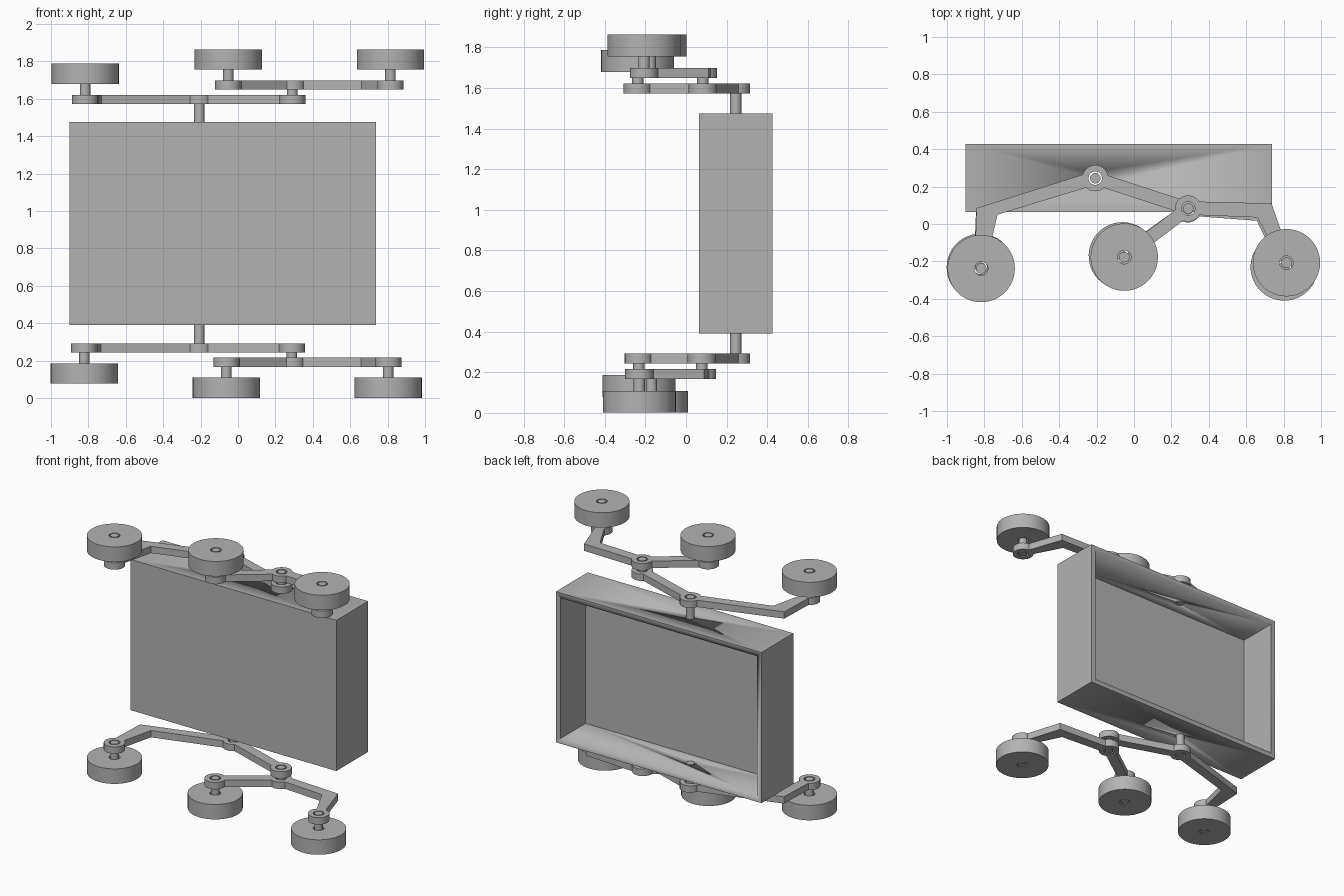
import bpy, bmesh, math
from mathutils import Matrix, Vector

cube = bpy.data.objects.get("Cube")
if cube:
    bpy.data.objects.remove(cube, do_unlink=True)

grey = bpy.data.materials.new("plain_grey")
grey.use_nodes = True
grey.diffuse_color = (0.45, 0.45, 0.45, 1)
grey.node_tree.nodes["Principled BSDF"].inputs["Base Color"].default_value = (0.45, 0.45, 0.45, 1)

MID = 0.9325                        # mirror height of the two suspension sides
PIN, HOLE, HUB, WHEEL = 0.028, 0.036, 0.07, 0.18
BAR = 0.035                         # half width of an arm bar
SEGS = 48


def finish(name, bm, matrix=Matrix()):
    bmesh.ops.recalc_face_normals(bm, faces=bm.faces)
    mesh = bpy.data.meshes.new(name)
    bm.to_mesh(mesh)
    bm.free()
    mesh.transform(matrix)
    mesh.materials.append(grey)
    obj = bpy.data.objects.new(name, mesh)
    bpy.context.collection.objects.link(obj)
    bpy.ops.object.select_all(action='DESELECT')
    obj.select_set(True)
    bpy.context.view_layer.objects.active = obj
    bpy.ops.object.shade_smooth_by_angle(angle=math.radians(30))
    return obj


def circle(bm, c, r, z):
    return [bm.verts.new((c[0] + r * math.cos(t), c[1] + r * math.sin(t), z))
            for t in (2 * math.pi * i / SEGS for i in range(SEGS))]


def add_tube(bm, c, outer, inner, z0, z1):
    rings = [circle(bm, c, r, z) for r, z in
             ((outer, z0), (outer, z1), (inner, z1), (inner, z0))]
    for k in range(4):
        a, b = rings[k], rings[(k + 1) % 4]
        for i in range(SEGS):
            j = (i + 1) % SEGS
            bm.faces.new((a[i], a[j], b[j], b[i]))


def add_rod(bm, c, r, z0, z1):
    a, b = circle(bm, c, r, z0), circle(bm, c, r, z1)
    bm.faces.new(a)
    bm.faces.new(b)
    for i in range(SEGS):
        j = (i + 1) % SEGS
        bm.faces.new((a[i], a[j], b[j], b[i]))


def add_plate(bm, points, z0, z1):
    low = [bm.verts.new((x, y, z0)) for x, y in points]
    high = [bm.verts.new((x, y, z1)) for x, y in points]
    bm.faces.new(low)
    bm.faces.new(high)
    for i in range(len(points)):
        j = (i + 1) % len(points)
        bm.faces.new((low[i], low[j], high[j], high[i]))


def bar(a, b):
    # straight bar whose ends are buried in the walls of two hubs
    a, b = Vector(a), Vector(b)
    d = (b - a).normalized()
    n = Vector((-d.y, d.x)) * BAR
    a, b = a + d * 0.05, b - d * 0.05
    return [a + n, b + n, b - n, a - n]


def arm(name, hubs, plates, z, matrix):
    bm = bmesh.new()
    for h in hubs:
        add_tube(bm, h, HUB, HOLE, *z)
    for p in plates:
        add_plate(bm, p, *z)
    finish(name, bm, matrix)


def pin(name, c, z, matrix):
    bm = bmesh.new()
    add_rod(bm, c, PIN, *z)
    finish(name, bm, matrix)


def wheel(name, c, z, matrix):
    bm = bmesh.new()
    add_tube(bm, c, WHEEL, HOLE, *z)
    finish(name, bm, matrix)


def turn(c, angle):
    m = Matrix.Translation((c[0], c[1], 0))
    return m @ Matrix.Rotation(angle, 4, 'Z') @ m.inverted()


def box(name, lo, hi):
    bm = bmesh.new()
    add_plate(bm, [(lo[0], lo[1]), (hi[0], lo[1]), (hi[0], hi[1]), (lo[0], hi[1])], lo[2], hi[2])
    return finish(name, bm)


def cut(obj, cutter):
    cutter.hide_render = True
    mod = obj.modifiers.new("cut", 'BOOLEAN')
    mod.operation, mod.solver, mod.object = 'DIFFERENCE', 'EXACT', cutter
    bpy.context.view_layer.objects.active = obj
    bpy.ops.object.modifier_apply(modifier=mod.name)
    bpy.data.objects.remove(cutter, do_unlink=True)


# joints
MAIN, JOINT = (-0.207, 0.245), (0.29, 0.083)
OUTER, MIDDLE, FAR = (-0.817, -0.238), (-0.052, -0.177), (0.815, -0.207)

# open-backed body with a pivot hole through both end walls
HALF, WALL = 0.5425, 0.036
body = box("body", (-0.9, 0.065, MID - HALF), (0.738, 0.427, MID + HALF))
cut(body, box("cavity_cutter", (-0.9 + WALL, 0.14, MID - HALF + WALL),
              (0.738 - WALL, 0.6, MID + HALF - WALL)))
bm = bmesh.new()
add_rod(bm, MAIN, HOLE, 0.1, 1.8)
cut(body, finish("pivot_cutter", bm))

# bent arm outlines
rocker_leg = [(-0.842, 0.085), (-0.265, 0.267), (-0.247, 0.197),
              (-0.73, 0.05), (-0.785, -0.19), (-0.851, -0.19)]
bogie_leg = [(0.34, 0.12), (0.735, 0.11), (0.83, -0.16),
             (0.765, -0.165), (0.66, 0.035), (0.34, 0.048)]

# suspension on both ends, the lower one swung slightly
for side, s, swing, tilt in (("upper", 1, 0, 0), ("lower", -1, -0.01, -0.024)):
    def span(a, b):
        return sorted((MID + s * a, MID + s * b))

    rock = turn(MAIN, swing)
    bog = rock @ turn(JOINT, tilt)
    arm(side + "_rocker_arm", (OUTER, MAIN, JOINT), (rocker_leg, bar(MAIN, JOINT)),
        span(0.64, 0.689), rock)
    arm(side + "_bogie_arm", (MIDDLE, JOINT, FAR), (bogie_leg, bar(JOINT, MIDDLE)),
        span(0.716, 0.766), bog)
    pin(side + "_main_pivot", MAIN, span(HALF - WALL, 0.689), rock)
    pin(side + "_bogie_pivot", JOINT, span(0.64, 0.766), rock)
    pin(side + "_outer_axle", OUTER, span(0.64, 0.855), rock)
    wheel(side + "_outer_wheel", OUTER, span(0.747, 0.855), rock)
    for label, c in (("middle", MIDDLE), ("far", FAR)):
        pin(side + "_" + label + "_axle", c, span(0.716, 0.9315), bog)
        wheel(side + "_" + label + "_wheel", c, span(0.824, 0.9315), bog)
